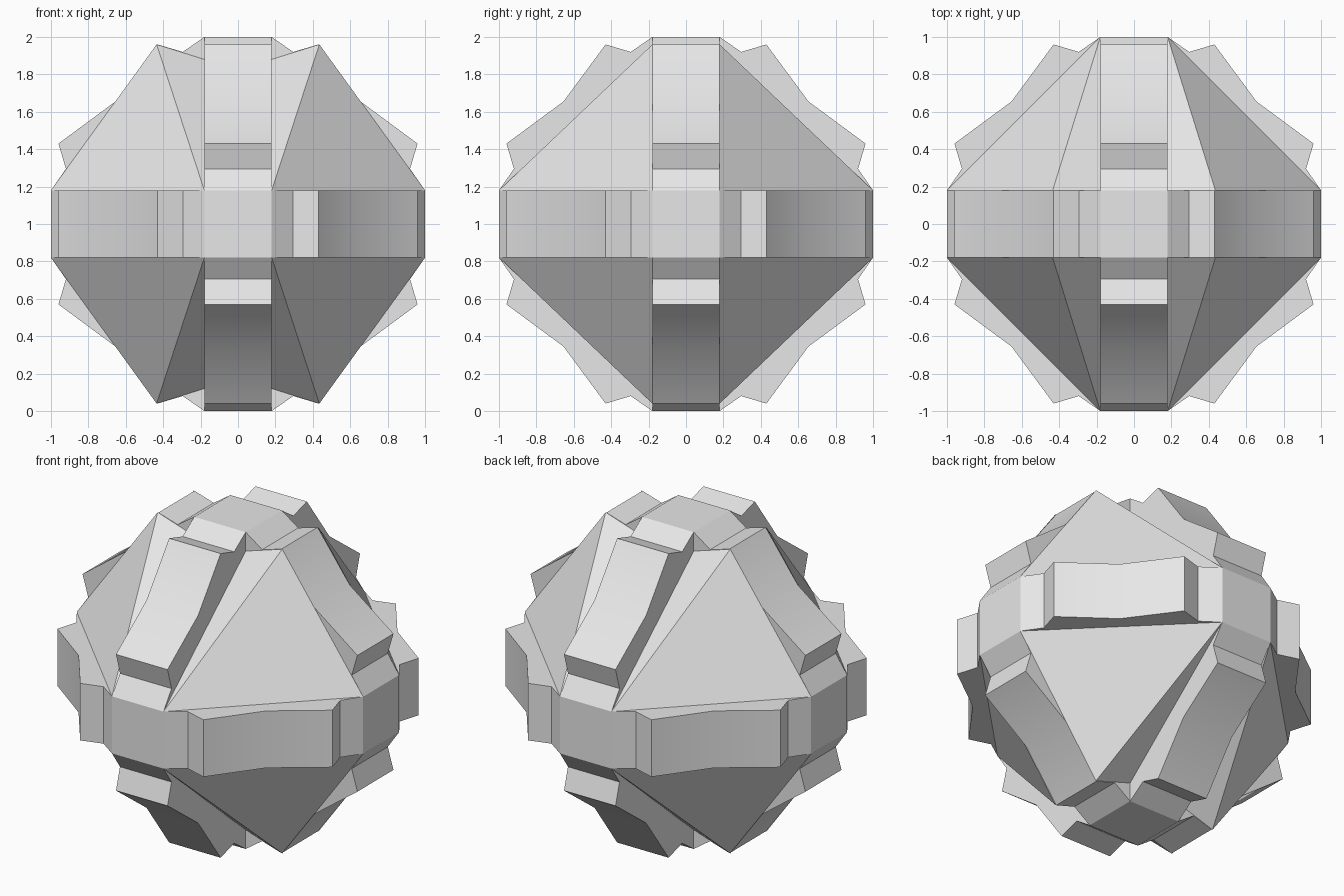
import bpy
import bmesh
import math
from mathutils import Vector

cube = bpy.data.objects.get("Cube")
if cube:
    bpy.data.objects.remove(cube, do_unlink=True)

W = 0.18                       # half width of every band
CENTRE = Vector((0, 0, 1))
SIGNS = (-1, 1)
# Raised block between two neighbouring caps, in the plane of its band
HALF = [(W, 1), (0.295, 0.92), (0.43, 0.96)]
PROFILE = HALF + [(0.655, 0.655)] + [(b, a) for a, b in reversed(HALF)]

grey = bpy.data.materials.new("plain grey")
grey.use_nodes = True
grey.diffuse_color = (0.8, 0.8, 0.8, 1)
grey.node_tree.nodes["Principled BSDF"].inputs["Base Color"].default_value = (0.8, 0.8, 0.8, 1)


def add_face(bm, points):
    """Add a face that looks away from the middle of the model."""
    face = bm.faces.new([bm.verts.new(p) for p in points])
    face.normal_update()
    if face.normal.dot(face.calc_center_median()) < 0:
        face.normal_flip()


def finish(bm, name):
    bmesh.ops.remove_doubles(bm, verts=bm.verts, dist=0.0005)
    mesh = bpy.data.meshes.new(name)
    bm.to_mesh(mesh)
    bm.free()
    mesh.materials.append(grey)
    obj = bpy.data.objects.new(name, mesh)
    obj.location = CENTRE
    bpy.context.collection.objects.link(obj)
    bpy.ops.object.select_all(action='DESELECT')
    obj.select_set(True)
    bpy.context.view_layer.objects.active = obj
    bpy.ops.object.shade_smooth_by_angle(angle=math.radians(30))


def on_axes(axis, along, u, v):
    """Point with one coordinate on an axis and the other two following it."""
    p = [0, 0, 0]
    p[axis], p[(axis + 1) % 3], p[(axis + 2) % 3] = along, u, v
    return Vector(p)


# Three crossing bands: square caps and twelve notched blocks
bm = bmesh.new()
for axis in range(3):
    for s in SIGNS:
        add_face(bm, [on_axes(axis, s, u, v)
                      for u, v in ((-W, -W), (W, -W), (W, W), (-W, W))])
    for su in SIGNS:
        for sv in SIGNS:
            rims = [[on_axes(axis, side, su * a, sv * b) for a, b in PROFILE]
                    for side in (-W, W)]
            for i in range(len(PROFILE) - 1):
                add_face(bm, [rims[0][i], rims[0][i + 1], rims[1][i + 1], rims[1][i]])
            for rim, side in zip(rims, (-W, W)):
                add_face(bm, rim + [on_axes(axis, side, su * W, sv * W)])
finish(bm, "notched_bands")

# Sloping corner panels filling the eight gaps
bm = bmesh.new()
for sx in SIGNS:
    for sy in SIGNS:
        for sz in SIGNS:
            front, side, peak, inner = [
                Vector((x * sx, y * sy, z * sz)) for x, y, z in
                ((W, 1, W), (1, W, W), (0.435, W, 0.96), (W, W, 0.88))]
            add_face(bm, [front, side, peak])
            add_face(bm, [front, peak, inner])
finish(bm, "corner_panels")
